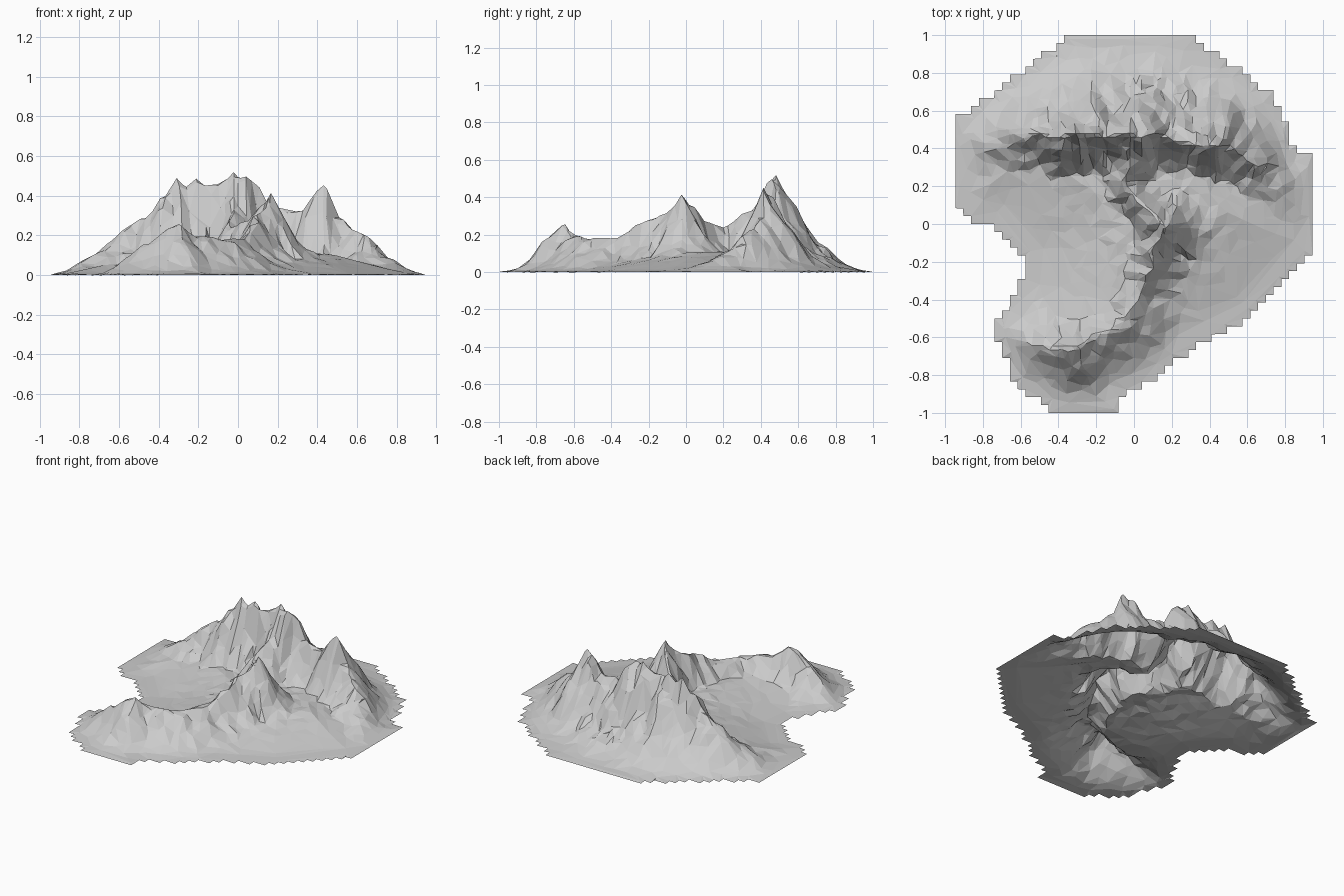
import bpy, bmesh, math
from mathutils import Vector, noise

if "Cube" in bpy.data.objects:
    bpy.data.objects.remove(bpy.data.objects["Cube"])

# Footprint seen from above
OUTLINE = [(-.33, 1.01), (.29, 1.01), (.73, .69), (.87, .36), (.97, .36), (.97, -.14), (.62, -.49),
           (.32, -.64), (.13, -.82), (-.07, -.91), (-.07, -1.02), (-.4, -1.02), (-.64, -.83),
           (-.74, -.55), (-.59, -.3), (-.59, -.17), (-.75, 0), (-.86, 0), (-.97, .13), (-.97, .53)]
EDGES = list(zip(OUTLINE, OUTLINE[1:] + OUTLINE[:1]))

# Crest lines: the back range, and the arm that curls to the front
BACK = [(-.86, .4, .04), (-.53, .47, .26), (-.32, .47, .49), (-.2, .47, .48), (-.02, .47, .525),
        (.04, .47, .5), (.1, .47, .39), (.36, .43, .34), (.41, .42, .44), (.5, .4, .29),
        (.65, .33, .22), (.8, .15, .07)]
ARM = [(-.02, .46, .5), (-.05, .2, .24), (.16, -.02, .42), (.06, -.27, .25), (-.04, -.5, .18),
       (-.31, -.66, .26), (-.62, -.64, .12)]


def spurs(crest):
    """A short falling side ridge on both sides of every inner crest point."""
    out = []
    for a, p, b in zip(crest, crest[1:], crest[2:]):
        along = Vector((b[0] - a[0], b[1] - a[1])).normalized()
        for side in (1, -1):
            reach = p[2] * (.55 if side > 0 else .45)
            d = (Vector((-along.y, along.x)) * side + along * .3).normalized() * reach
            out.append(([(p[0], p[1], p[2] * .85), (p[0] + d.x, p[1] + d.y, p[2] * .22)], .065, .065))
    return out


# Each ridge: points, slope width left and right of travel
RIDGES = [(BACK, .17, .125), (ARM, .135, .10)] + spurs(BACK) + spurs(ARM)


def seg(p, a, b):
    """Position along a-b, distance from it, and side."""
    dx, dy = b[0] - a[0], b[1] - a[1]
    ex, ey = p[0] - a[0], p[1] - a[1]
    t = min(1, max(0, (dx * ex + dy * ey) / (dx * dx + dy * dy)))
    return t, math.hypot(ex - t * dx, ey - t * dy), dx * ey - dy * ex > 0


def inside(x, y):
    hit = False
    for a, b in EDGES:
        if (a[1] > y) != (b[1] > y) and x < a[0] + (y - a[1]) / (b[1] - a[1]) * (b[0] - a[0]):
            hit = not hit
    return hit


def height(x, y):
    e = min(seg((x, y), a, b)[1] for a, b in EDGES)
    z = .1 * min(1, e / .5) ** 1.4
    q = Vector((x * 11, y * 11, 3))
    p = (x + .035 * noise.noise(q), y + .035 * noise.noise(q + Vector((40, 0, 0))))
    for i, (pts, wl, wr) in enumerate(RIDGES):
        run = 0
        for a, b in zip(pts, pts[1:]):
            t, d, left = seg(p, a, b)
            length = math.dist(a[:2], b[:2])
            # Gullies widen and narrow the slope; saddles dip the crest between peaks
            n = noise.noise(Vector(((run + t * length) * 13, 7.3 * left + d * 3, i * 5.1)))
            w = (wl if left else wr) * (1 + .45 * n)
            run += length
            crest = a[2] + t * (b[2] - a[2])
            crest *= 1 - .13 * min(1, length / .25) * math.sin(math.pi * t)
            foot = min(.035, crest * .3)
            z = max(z, (crest - foot) * math.exp(-(d / w) ** 1.35) + foot * math.exp(-(d / .25) ** 2))
    z += .08 * z * noise.noise(Vector((x * 17, y * 17, 9)))
    return z * (1 - math.exp(-(e / .14) ** 2)) + .004


# Terrain sheet: square cells inside the footprint, leaving a stepped rim
NX, NY, SX, SY, SUB = 46, 48, .945, 1, 2
bm = bmesh.new()
verts = {}


def vert(i, j):
    if (i, j) not in verts:
        x, y = SX * (2 * i / (NX * SUB) - 1), SY * (2 * j / (NY * SUB) - 1)
        verts[i, j] = bm.verts.new((x, y, height(x, y)))
    return verts[i, j]


for i in range(NX * SUB):
    for j in range(NY * SUB):
        ci, cj = i // SUB, j // SUB
        if inside(SX * ((2 * ci + 1) / NX - 1), SY * ((2 * cj + 1) / NY - 1)):
            bm.faces.new([vert(i, j), vert(i + 1, j), vert(i + 1, j + 1), vert(i, j + 1)])
for v in bm.verts:
    if v.is_boundary:
        v.co.z = 0
mesh = bpy.data.meshes.new("mountain_terrain")
bm.to_mesh(mesh)
bm.free()
terrain = bpy.data.objects.new("mountain_terrain", mesh)
bpy.context.collection.objects.link(terrain)

# Reduce to irregular low-poly facets
facets = terrain.modifiers.new("facets", 'DECIMATE')
facets.ratio = .15
